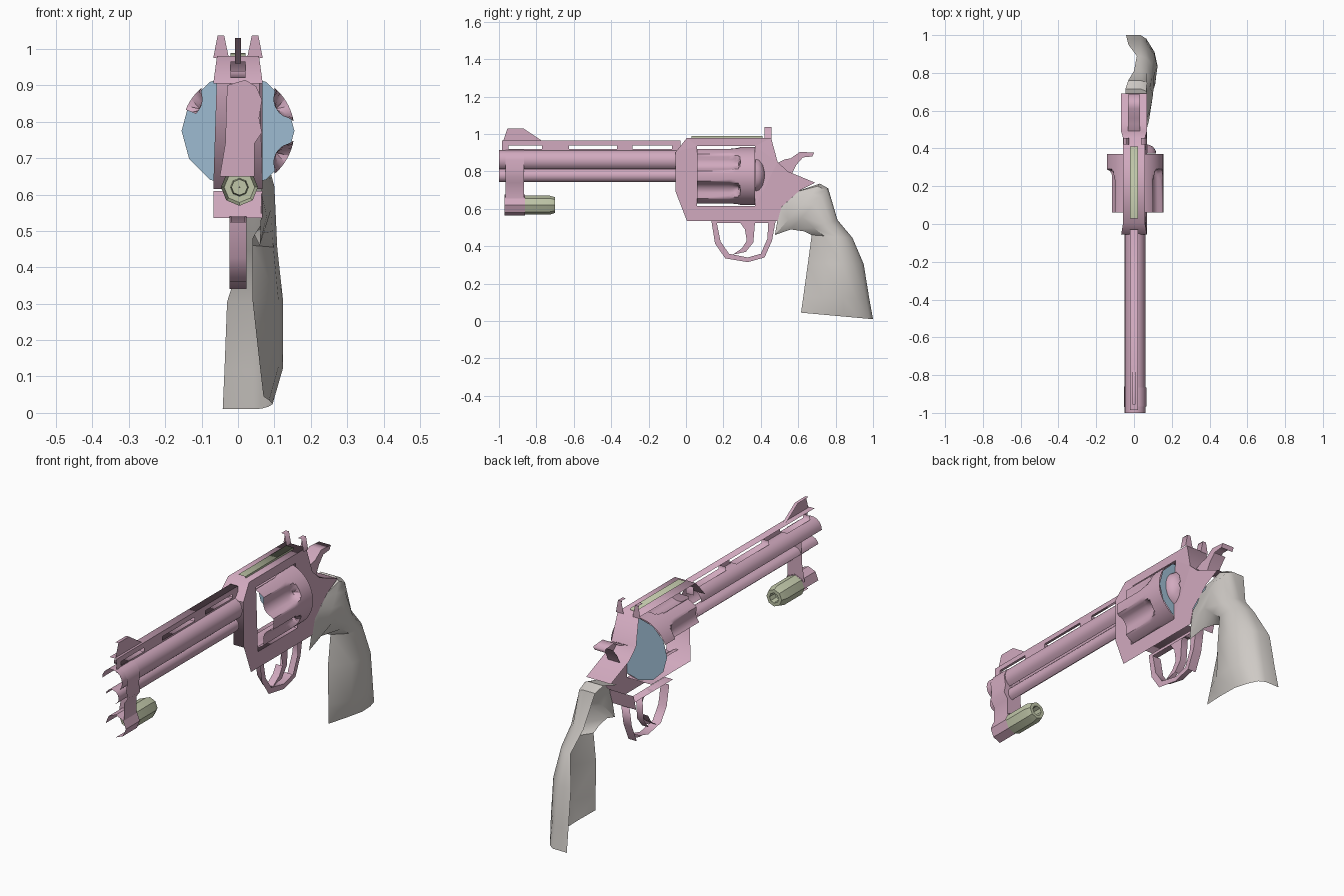
import bpy, bmesh, math
from mathutils import Matrix, Vector

scene = bpy.context.scene
if "Cube" in bpy.data.objects:
    bpy.data.objects.remove(bpy.data.objects["Cube"])


def material(name, rgb):
    m = bpy.data.materials.new(name)
    m.use_nodes = True
    m.diffuse_color = (*rgb, 1)
    m.node_tree.nodes["Principled BSDF"].inputs["Base Color"].default_value = (*rgb, 1)
    return m


PINK = material("dusty pink", (0.64, 0.40, 0.52))
BLUE = material("soft blue", (0.34, 0.50, 0.64))
GREY = material("warm grey", (0.62, 0.59, 0.56))
GREEN = material("pale green", (0.52, 0.56, 0.39))

# Only the faces turned to the holder's eye exist; the hidden ones are open
EYE = Vector((0.55, 0.5, 0.67))
ALONG_X = Matrix(((0, 0, 1, 0), (1, 0, 0, 0), (0, 1, 0, 0), (0, 0, 0, 1)))
ALONG_Y = Matrix(((1, 0, 0, 0), (0, 0, -1, 0), (0, 1, 0, 0), (0, 0, 0, 1)))


def finish(name, bm, mat, smooth=False):
    mesh = bpy.data.meshes.new(name)
    bm.to_mesh(mesh)
    bm.free()
    mesh.materials.append(mat)
    ob = bpy.data.objects.new(name, mesh)
    scene.collection.objects.link(ob)
    if smooth:
        bpy.ops.object.select_all(action="DESELECT")
        ob.select_set(True)
        bpy.context.view_layer.objects.active = ob
        bpy.ops.object.shade_smooth_by_angle(angle=math.radians(40))
    return ob


def plate(name, loops, half, mat=PINK, axis=ALONG_X, offset=0, taper=None):
    """Extruded outline with optional holes, hidden faces removed."""
    curve = bpy.data.curves.new(name + "_outline", "CURVE")
    curve.dimensions, curve.fill_mode, curve.extrude = "2D", "BOTH", half
    for loop in loops:
        s = curve.splines.new("POLY")
        s.points.add(len(loop) - 1)
        for p, (u, v) in zip(s.points, loop):
            p.co = (u, v, 0, 1)
        s.use_cyclic_u = True
    tmp = bpy.data.objects.new(name + "_outline", curve)
    scene.collection.objects.link(tmp)
    mesh = bpy.data.meshes.new_from_object(
        tmp.evaluated_get(bpy.context.evaluated_depsgraph_get()))
    bpy.data.objects.remove(tmp)
    bm = bmesh.new()
    bm.from_mesh(mesh)
    bpy.data.meshes.remove(mesh)
    bmesh.ops.transform(bm, matrix=axis, verts=bm.verts)
    bmesh.ops.remove_doubles(bm, verts=bm.verts, dist=1e-4)
    bmesh.ops.recalc_face_normals(bm, faces=bm.faces)
    for v in bm.verts:
        if taper and v.co.z > taper[0]:
            v.co.x *= taper[1]
        v.co += Vector((0, offset, 0)) if axis is ALONG_Y else Vector((offset, 0, 0))
    bm.normal_update()
    hidden = [f for f in bm.faces if f.normal.dot(EYE) < -0.1]
    bmesh.ops.delete(bm, geom=hidden, context="FACES")
    return finish(name, bm, mat)


def skin(name, rows, mat, closed=False):
    """Sheet of quads through rows of points."""
    bm = bmesh.new()
    grid = [[bm.verts.new(p) for p in row] for row in rows]
    for a, b in zip(grid, grid[1:]):
        n = len(a)
        for i in range(n if closed else n - 1):
            j = (i + 1) % n
            bm.faces.new((a[i], a[j], b[j], b[i]))
    return finish(name, bm, mat, True)


def lathe(name, profile, x, z, mat=PINK, sides=16, start=0, stop=360, shape=None):
    """Turned part along y, covering the angles from start to stop."""
    full = stop - start == 360
    angles = [start + (stop - start) * i / sides for i in range(sides + (not full))]
    rows = []
    for y, r in profile:
        row = []
        for a in angles:
            k = shape(y, a, r) if shape else r
            t = math.radians(a)
            row.append((x + k * math.cos(t), y, z + k * math.sin(t)))
        rows.append(row)
    return skin(name, rows, mat, full)


def rect(y0, y1, z0, z1):
    return [(y0, z0), (y1, z0), (y1, z1), (y0, z1)]


# Frame with the cylinder window
plate("frame", [[(-.055, .905), (.005, .98), (.455, .98), (.49, .85), (.545, .8),
                 (.69, .74), (.61, .7), (.51, .61), (.49, .535), (.005, .535),
                 (-.055, .69)],
                rect(.06, .37, .615, .935)], .068, taper=(.92, .85))
plate("top_plate", [rect(.03, .41, .98, .989)], .02, GREEN)

# Barrel, lower rod, vented rib and front sight
lathe("barrel", [(-1, .055), (-.05, .055)], .005, .86, start=-60, stop=180, sides=12)
lathe("ejector_rod_housing", [(-1, .036), (-.05, .036)], .005, .778,
      start=-70, stop=170, sides=10)
slots = [rect(a, b, .92, .94) for a, b in ((-.95, -.77), (-.625, -.37), (-.285, -.075))]
plate("vented_rib", [rect(-.985, -.03, .895, .965)] + slots, .02)
plate("front_sight", [[(-.98, .955), (-.955, 1.03), (-.87, 1.03), (-.765, .96)]], .008)

# Rear sight ears
for side, label in ((1, "left"), (-1, "right")):
    plate("rear_sight_" + label,
          [[(side * .025, .975), (side * .068, .975), (side * .056, 1.037),
            (side * .038, 1.037)]], .018, axis=ALONG_Y, offset=.438)


# Fluted cylinder with its rear disc
def flute(y, a, r):
    off = abs((a - 30 + 30) % 60 - 30)
    width = 17 * math.sqrt(max(0, 1 - (max(0, y - .23) / .06) ** 2))
    return r - (.034 * math.sqrt(1 - (off / width) ** 2) if off < width else 0)


steps = [.06, .23, .25, .265, .28, .29, .291, .37]
lathe("cylinder", [(y, .155) for y in steps], 0, .775, sides=62, start=-90, stop=158,
      shape=flute)
bm = bmesh.new()
bmesh.ops.create_circle(bm, cap_ends=True, segments=12, radius=.155,
                        matrix=Matrix.Translation((0, .37, .775))
                        @ Matrix.Rotation(-math.pi / 2, 4, "X"))
finish("cylinder_rear", bm, BLUE)

# Recoil shield beside the window
lathe("recoil_shield", [(.372, .085), (.39, .08), (.41, .055), (.42, .015)], .068, .78,
      sides=8, start=-90, stop=90,
      shape=lambda y, a, r: r * (1 - .42 * math.cos(math.radians(a))))

# Hammer
plate("hammer", [[(.48, .84), (.53, .865), (.56, .87), (.61, .905), (.685, .9),
                  (.675, .88), (.625, .875), (.59, .835), (.565, .785), (.51, .78)]], .033)

# Trigger guard and trigger
plate("trigger_guard",
      [[(.135, .54), (.155, .415), (.21, .335), (.33, .315), (.42, .34), (.46, .43),
        (.48, .54)],
       [(.165, .525), (.185, .425), (.23, .36), (.33, .34), (.4, .36), (.435, .44),
        (.44, .525)]], .023)
plate("trigger", [[(.28, .54), (.37, .54), (.36, .42), (.32, .37), (.25, .355),
                   (.3, .39), (.325, .43), (.315, .49)]], .018)

# Clamp and lamp under the muzzle
plate("lamp_clamp", [[(.02, .915), (.05, .897), (.066, .86), (.058, .81), (.066, .77),
                      (.045, .74), (.045, .65), (-.05, .65), (-.035, .74), (-.03, .9)]],
      .05, axis=ALONG_Y, offset=-.915)
lathe("lamp_housing", [(-.97, .056), (-.86, .056)], .004, .62, sides=6,
      start=-90, stop=180)
lathe("lamp_body", [(-.87, .051), (-.73, .051), (-.70, .042), (-.70, .025), (-.74, .022),
                    (-.74, .001)], .004, .62, GREEN, sides=8)

# Grip: front point, back point, then front edge, bulge and back edge in x
stations = [
    ((.50, .60), (.61, .70), .065, .070, -.05),
    ((.475, .46), (.715, .735), .060, .088, -.045),
    ((.56, .49), (.76, .71), .045, .100, -.03),
    ((.63, .48), (.81, .54), .040, .105, .000),
    ((.672, .46), (.89, .445), .040, .108, .015),
    ((.652, .31), (.95, .305), .040, .124, -.03),
    ((.627, .13), (.98, .12), .060, .124, -.037),
    ((.615, .045), (1, .01), .070, .095, -.042),
]
rows = []
for (fy, fz), (by, bz), edge, bulge, back in stations:
    section = [(0, edge), (.3, bulge * .9), (.6, bulge), (.8, bulge * .88),
               (.95, .065), (1, .035), (1, back)]
    rows.append([(x, fy + (by - fy) * t, fz + (bz - fz) * t) for t, x in section])
skin("grip", rows, GREY)
